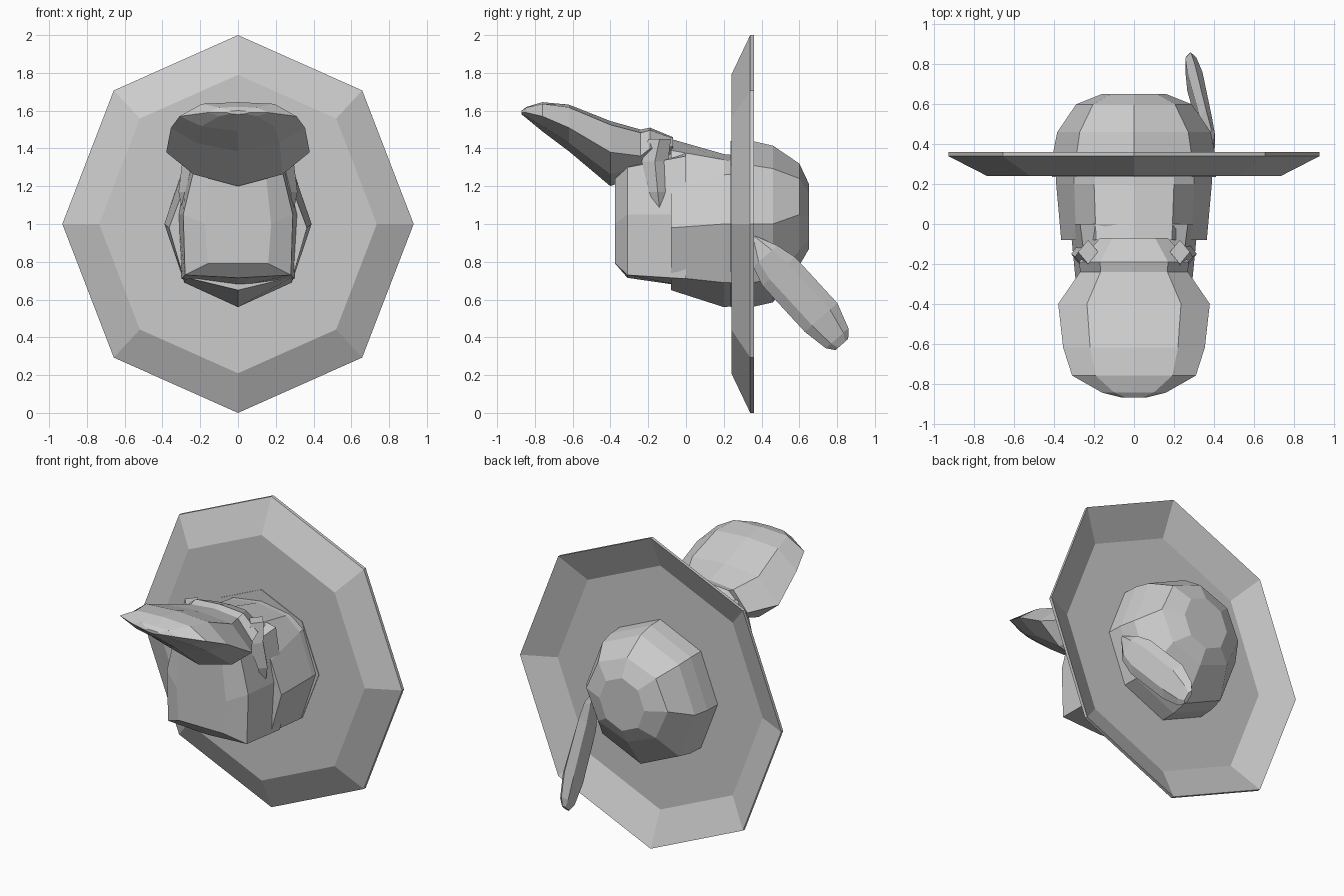
import bpy, bmesh
from math import sin, cos, pi
from mathutils import Vector


def loft(name, rings, capped=True, closed=False):
    """Skin equal-length rings of 3D points into one flat-shaded mesh."""
    bm = bmesh.new()
    rows = [[bm.verts.new(p) for p in ring] for ring in rings]
    n = len(rows[0])
    pairs = list(zip(rows, rows[1:]))
    if closed:
        pairs.append((rows[-1], rows[0]))
    for a, b in pairs:
        for i in range(n):
            j = (i + 1) % n
            bm.faces.new((a[i], a[j], b[j], b[i]))
    if capped and not closed:
        bm.faces.new(rows[0])
        bm.faces.new(rows[-1])
    bmesh.ops.recalc_face_normals(bm, faces=bm.faces)
    mesh = bpy.data.meshes.new(name)
    bm.to_mesh(mesh)
    bm.free()
    ob = bpy.data.objects.new(name, mesh)
    bpy.context.collection.objects.link(ob)
    return ob


def octagon(y, rx, rz, cz=1.0):
    return [(rx * cos(i * pi / 4), y, cz + rz * sin(i * pi / 4)) for i in range(8)]


def mirrored(y, half):
    """Full ring at depth y from a half profile running top centre to bottom centre."""
    return [(x, y, z) for x, z in half] + [(-x, y, z) for x, z in half[-2:0:-1]]


# Hat brim: thin octagonal dish with upturned rim
loft("hat_brim", [octagon(*s) for s in (
    (0.24, 0.38, 0.40), (0.24, 0.735, 0.79), (0.34, 0.93, 1.0),
    (0.36, 0.93, 1.0), (0.262, 0.73, 0.785), (0.262, 0.38, 0.40))], closed=True)

# Hat crown: stepped octagonal dome
loft("hat_crown", [octagon(*s) for s in (
    (0.235, 0.41, 0.44), (0.36, 0.405, 0.437), (0.46, 0.385, 0.415),
    (0.60, 0.29, 0.27, 1.05), (0.652, 0.16, 0.17, 1.04))])

# Back of the head and hair
loft("head_back", [
    mirrored(-0.08, [(0, 1.45), (0.19, 1.39), (0.29, 1.18), (0.365, 0.98), (0.29, 0.72), (0, 0.65)]),
    mirrored(0.20, [(0, 1.37), (0.20, 1.34), (0.30, 1.26), (0.39, 1.0), (0.285, 0.69), (0, 0.56)]),
    mirrored(0.30, [(0, 1.36), (0.20, 1.33), (0.30, 1.27), (0.39, 1.0), (0.285, 0.69), (0, 0.57)])])

# Blocky face
loft("face", [
    mirrored(-0.375, [(0, 1.25), (0.15, 1.24), (0.175, 1.0), (0.16, 0.79), (0, 0.79)]),
    mirrored(-0.31, [(0, 1.32), (0.23, 1.30), (0.29, 1.05), (0.28, 0.73), (0, 0.715)]),
    mirrored(0.0, [(0, 1.42), (0.27, 1.36), (0.32, 1.05), (0.30, 0.71), (0, 0.67)])])

# Broad flattened bill: depth, half width, top, edge and bottom heights
bill = []
for y, w, top, edge, low in ((-0.07, 0.17, 1.46, 1.41, 1.36), (-0.19, 0.275, 1.51, 1.40, 1.29),
                             (-0.24, 0.27, 1.50, 1.36, 1.27), (-0.40, 0.38, 1.545, 1.38, 1.20),
                             (-0.62, 0.355, 1.632, 1.51, 1.385), (-0.76, 0.31, 1.645, 1.57, 1.49),
                             (-0.845, 0.16, 1.62, 1.59, 1.56), (-0.87, 0.06, 1.60, 1.59, 1.58)):
    bill.append(mirrored(y, [(0, top), (w * 0.62, top - 0.12 * (top - edge)), (w, edge),
                             (w * 0.62, low + 0.35 * (edge - low)), (0, low)]))
loft("bill", bill)

# Pointed side locks hanging behind the bill
for side, label in ((1, "left"), (-1, "right")):
    loft("side_lock_" + label, [
        [(side * (cx + dx * rx), cy + dy * ry, z)
         for dx, dy in ((1, 0), (0, 1), (-1, 0), (0, -1))]
        for cx, cy, z, rx, ry in ((0.23, -0.14, 1.45, 0.05, 0.06), (0.24, -0.165, 1.33, 0.055, 0.07),
                                  (0.28, -0.15, 1.17, 0.035, 0.045), (0.28, -0.133, 1.02, 0.004, 0.004))])

# Feather drooping from one side of the crown
across = Vector((0, 0.75, 0.66))
feather = []
for x, y, z, w, t in ((0.385, 0.36, 0.93, 0.01, 0.01), (0.385, 0.42, 0.83, 0.085, 0.02),
                      (0.36, 0.49, 0.75, 0.115, 0.03), (0.305, 0.715, 0.505, 0.115, 0.038),
                      (0.285, 0.80, 0.395, 0.08, 0.028), (0.28, 0.825, 0.362, 0.045, 0.012)):
    c = Vector((x, y, z))
    feather.append([c + across * (a * w) + Vector((b * t, 0, 0))
                    for a, b in ((1, 0), (0.55, 1), (-0.55, 1), (-1, 0), (-0.55, -1), (0.55, -1))])
loft("feather", feather)
